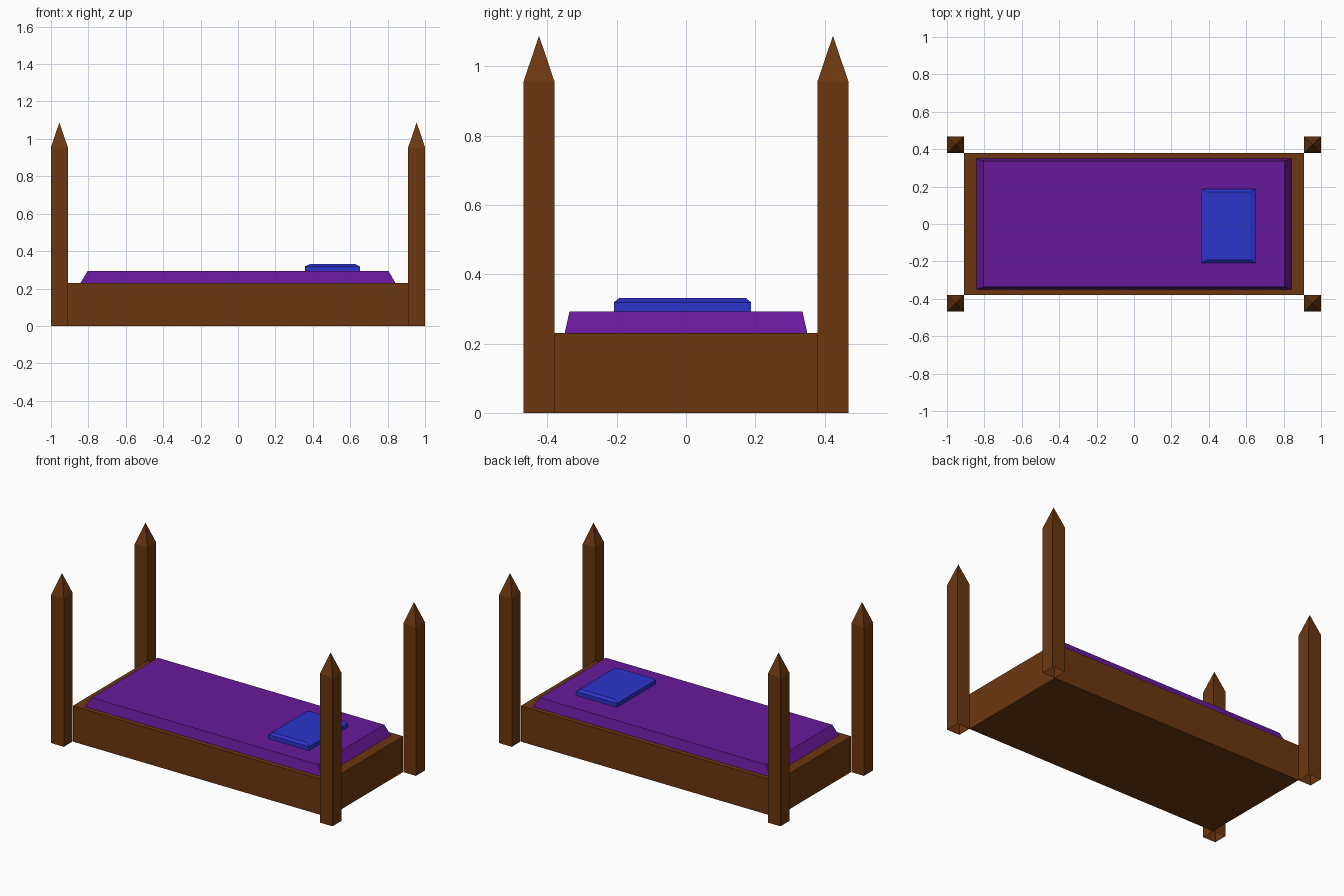
import bpy, bmesh

if "Cube" in bpy.data.objects:
    bpy.data.objects.remove(bpy.data.objects["Cube"])


def material(name, color):
    m = bpy.data.materials.new(name)
    m.diffuse_color = (*color, 1)
    m.use_nodes = True
    m.node_tree.nodes["Principled BSDF"].inputs["Base Color"].default_value = m.diffuse_color
    return m


wood = material("wood", (0.15, 0.039, 0.005))
purple = material("purple_cloth", (0.14, 0.01, 0.33))
blue = material("blue_cloth", (0.025, 0.035, 0.6))


def stack(name, center, levels, mat, base=True, tip=None):
    """Loft rectangular rings (half_x, half_y, z), closing with a cap or a point."""
    cx, cy = center
    bm = bmesh.new()
    rings = [[bm.verts.new((cx + sx * hx, cy + sy * hy, z))
              for sx, sy in ((-1, -1), (1, -1), (1, 1), (-1, 1))]
             for hx, hy, z in levels]
    for a, b in zip(rings, rings[1:]):
        for i in range(4):
            j = (i + 1) % 4
            bm.faces.new((a[i], a[j], b[j], b[i]))
    top = rings[-1]
    if tip is None:
        bm.faces.new(top)
    else:
        apex = bm.verts.new((cx, cy, tip))
        for i in range(4):
            bm.faces.new((top[i], top[(i + 1) % 4], apex))
    if base:
        bm.faces.new(rings[0][::-1])
    mesh = bpy.data.meshes.new(name)
    bm.to_mesh(mesh)
    bm.free()
    mesh.materials.append(mat)
    obj = bpy.data.objects.new(name, mesh)
    bpy.context.collection.objects.link(obj)
    return obj


# Solid bed frame
stack("bed_frame", (0, 0), [(0.908, 0.38, 0), (0.908, 0.38, 0.23)], wood)

# Mattress with sloping sides
stack("mattress", (0, 0), [(0.842, 0.35, 0.23), (0.805, 0.336, 0.293)], purple, base=False)

# Pillow with a chamfered top
stack("pillow", (0.505, -0.01),
      [(0.146, 0.198, 0.293), (0.146, 0.198, 0.319), (0.118, 0.182, 0.332)], blue, base=False)

# Pointed corner posts, open underneath
for x_side, sx in (("left", -1), ("right", 1)):
    for y_side, sy in (("front", -1), ("back", 1)):
        stack(f"{y_side}_{x_side}_post", (sx * 0.955, sy * 0.424),
              [(0.045, 0.045, 0), (0.045, 0.045, 0.955)], wood, base=False, tip=1.088)
